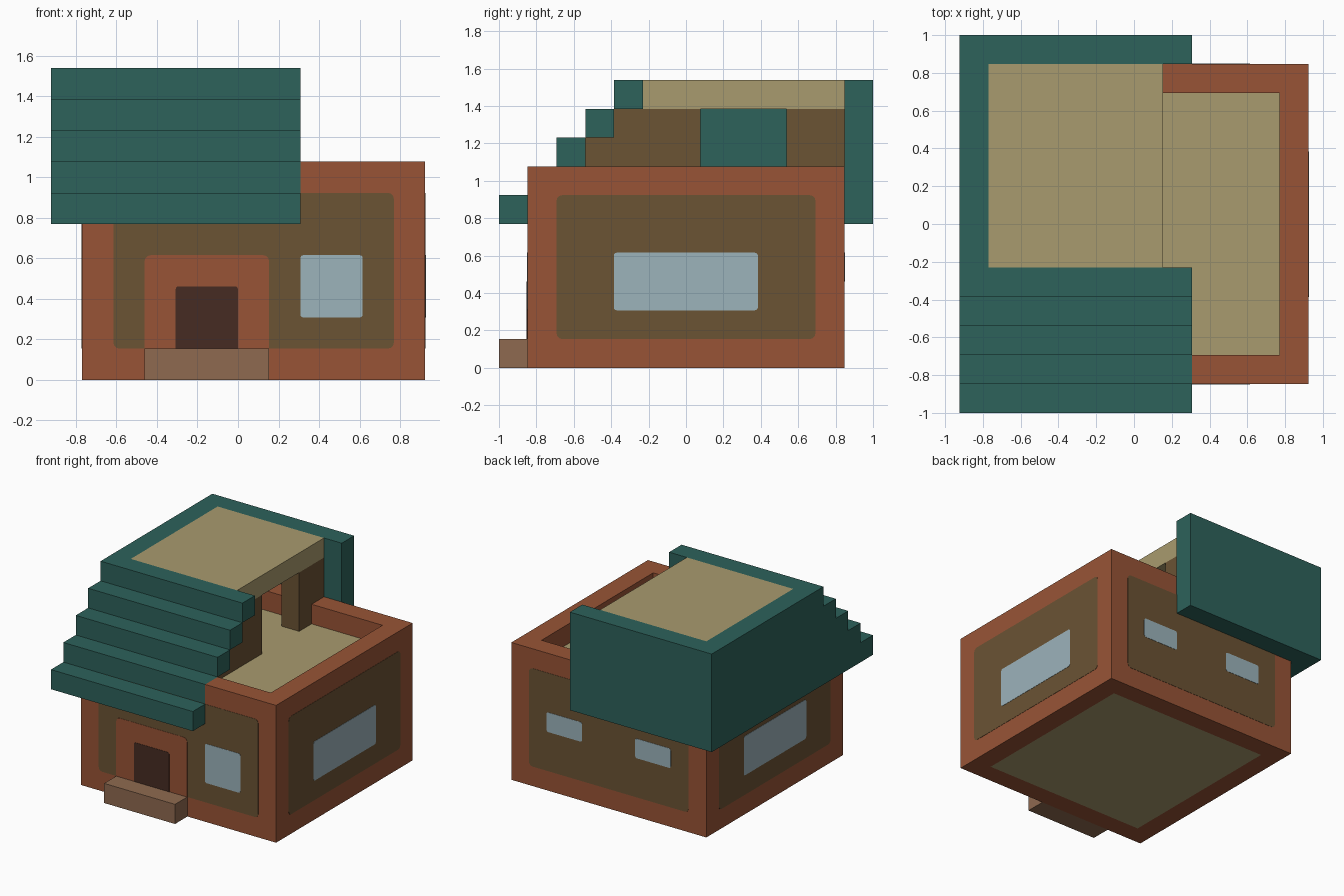
import bpy
import bmesh
from math import cos, sin, pi
from mathutils import Vector

U = 2 / 13                       # one building block
ORIGIN = Vector((-6, -6.5, 0))   # grid corner, in blocks

cube = bpy.data.objects.get("Cube")
if cube:
    bpy.data.objects.remove(cube, do_unlink=True)


def material(name, hex_code):
    rgb = [int(hex_code[i:i + 2], 16) / 255 for i in (0, 2, 4)]
    lin = [c / 12.92 if c < 0.04045 else ((c + 0.055) / 1.055) ** 2.4 for c in rgb]
    mat = bpy.data.materials.new(name)
    mat.use_nodes = True
    mat.diffuse_color = (*lin, 1)
    mat.node_tree.nodes["Principled BSDF"].inputs["Base Color"].default_value = (*lin, 1)
    return mat


TEAL = material("teal roof", "2D625B")
BRICK = material("terracotta", "985436")
BROWN = material("brown plaster", "6B5334")
SAND = material("sand floor", "A99B6E")
GLASS = material("pale blue glass", "9CB3BB")
DOOR = material("dark door", "462B22")
STEP = material("light brown step", "8F6A50")


def finish(name, bm, mat):
    mesh = bpy.data.meshes.new(name)
    bm.to_mesh(mesh)
    bm.free()
    mesh.materials.append(mat)
    obj = bpy.data.objects.new(name, mesh)
    bpy.context.collection.objects.link(obj)
    return obj


def blocks(name, mat, *boxes):
    """Union of grid boxes ((x0, x1), (y0, y1), (z0, z1)), outer faces only."""
    cells = {(x, y, z) for bx, by, bz in boxes
             for x in range(*bx) for y in range(*by) for z in range(*bz)}
    bm = bmesh.new()
    for cell in sorted(cells):
        for axis in range(3):
            for side in (0, 1):
                near = list(cell)
                near[axis] += 2 * side - 1
                if tuple(near) in cells:
                    continue
                base = Vector(cell) + ORIGIN
                base[axis] += side
                a, b = Vector(), Vector()
                a[(axis + 1) % 3] = 1
                b[(axis + 2) % 3] = 1
                loop = [base, base + a, base + a + b, base + b]
                if not side:
                    loop.reverse()
                bm.faces.new([bm.verts.new(p * U) for p in loop])
    bmesh.ops.remove_doubles(bm, verts=bm.verts, dist=0.001)
    bmesh.ops.dissolve_limit(bm, angle_limit=0.01, verts=bm.verts, edges=bm.edges)
    return finish(name, bm, mat)


def plate(name, mat, side, across, height, lift, radius=0.1):
    """Thin rounded panel on an outer wall; across and height in blocks."""
    wall = {"front": 1, "back": 12, "left": 12, "right": 1}[side]
    outward = 1 if wall == 12 else -1
    axis = 1 if side in ("front", "back") else 0
    bm = bmesh.new()
    verts = []
    corners = [(1, 1), (0, 1), (0, 0), (1, 0)]
    for n, (i, j) in enumerate(corners):
        cx = across[i] + (radius if i == 0 else -radius)
        cz = height[j] + (radius if j == 0 else -radius)
        for t in range(4):
            ang = (n + t / 3) * pi / 2
            s, z = cx + radius * cos(ang), cz + radius * sin(ang)
            p = (s, wall, z) if axis == 1 else (wall, s, z)
            verts.append(bm.verts.new((Vector(p) + ORIGIN) * U))
    face = bm.faces.new(verts)
    shift = Vector()
    shift[axis] = outward * lift
    ext = bmesh.ops.extrude_face_region(bm, geom=[face], use_keep_orig=True)
    bmesh.ops.translate(bm, vec=shift,
                        verts=[g for g in ext["geom"] if isinstance(g, bmesh.types.BMVert)])
    bmesh.ops.recalc_face_normals(bm, faces=bm.faces)
    return finish(name, bm, mat)


# Ground storey: walls with parapet, floor slabs, doorstep
blocks("outer_walls", BRICK,
       ((1, 12), (1, 2), (0, 6)), ((8, 12), (1, 2), (6, 7)),
       ((1, 12), (11, 12), (0, 7)),
       ((1, 2), (2, 11), (0, 7)), ((11, 12), (1, 12), (0, 7)))
blocks("ground_floor", SAND, ((2, 11), (2, 11), (0, 1)))
blocks("terrace_floor", SAND, ((2, 11), (2, 11), (5, 6)))
blocks("doorstep", STEP, ((3, 7), (0, 1), (0, 1)))

# Stepped roof: front stairs, side wall under them, back wall
stairs = [((0, 8), (s, s + 1), (5 + s, 6 + s)) for s in range(5)]
side_wall = [((0, 1), (s, 13), (5 + s, 6 + s)) for s in range(5)]
blocks("stepped_roof", TEAL, *stairs, *side_wall, ((0, 8), (12, 13), (5, 10)))
blocks("roof_deck", SAND, ((1, 7), (5, 12), (9, 10)))

# Upper room wall beside the terrace, with an open doorway
blocks("upper_wall", BROWN,
       ((6, 7), (2, 7), (6, 7)), ((6, 7), (3, 7), (7, 8)), ((6, 7), (4, 7), (8, 9)))
blocks("upper_pillar", BROWN,
       ((6, 7), (10, 11), (6, 9)), ((6, 7), (11, 12), (7, 9)))

# Plaster panels on every wall
for side in ("front", "back", "left", "right"):
    plate(side + "_plaster", BROWN, side, (2, 11), (1, 6), 0.002, 0.2)

# Door and its surround
plate("door_surround", BRICK, "front", (3, 7), (0.6, 4), 0.004, 0.2)
plate("door", DOOR, "front", (4, 6), (0.6, 3), 0.006)

# Windows
plate("front_window", GLASS, "front", (8, 10), (2, 4), 0.004)
for side in ("left", "right"):
    # wide side windows
    plate(side + "_window", GLASS, side, (3.99, 9), (2, 4), 0.004)
for name, x in (("left", 8), ("right", 3)):
    plate("back_window_" + name, GLASS, "back", (x, x + 2), (3, 4), 0.004)
